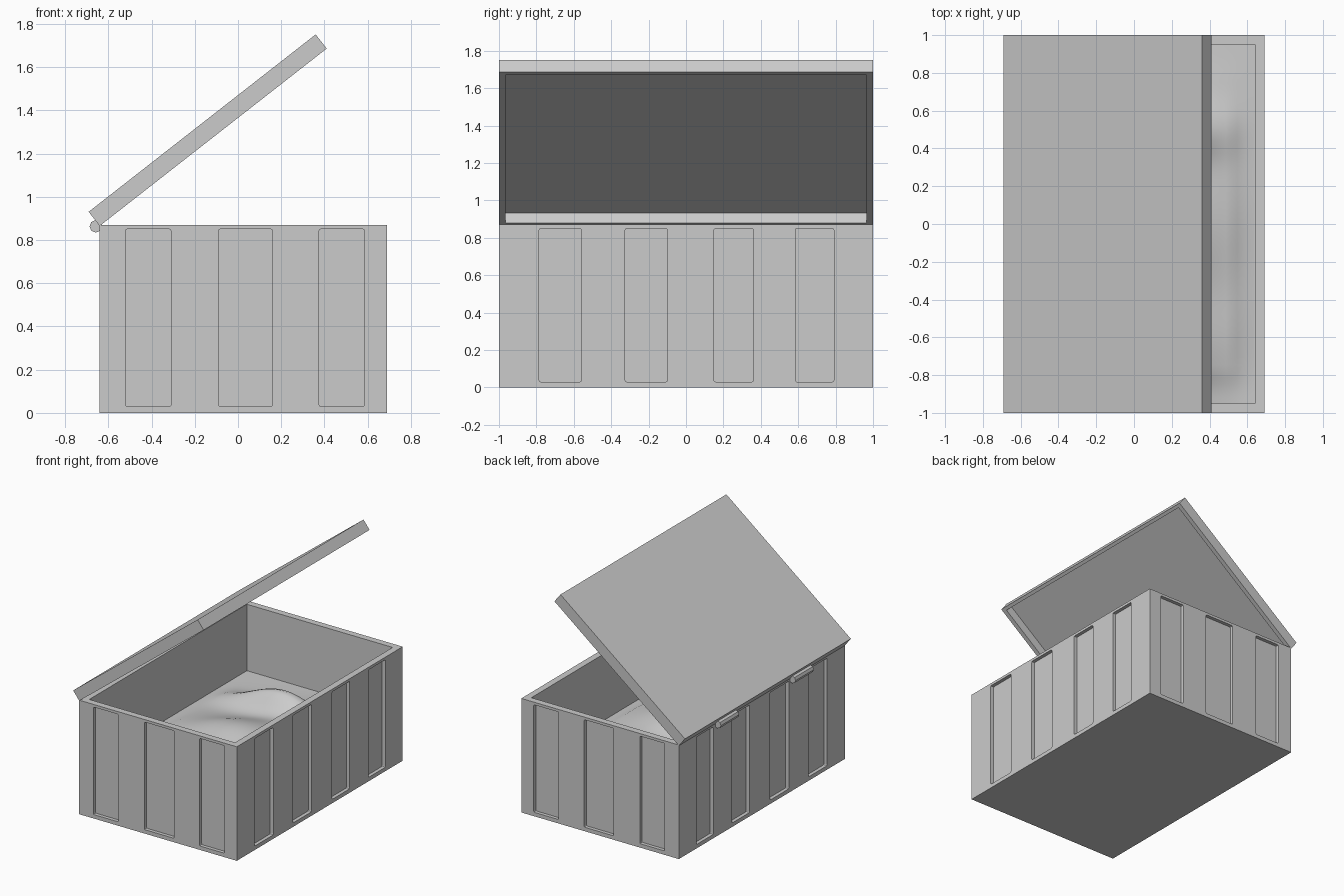
import bpy, bmesh, math
from mathutils import Matrix, Vector

if "Cube" in bpy.data.objects:
    bpy.data.objects.remove(bpy.data.objects["Cube"])

X0, X1, Y, H = -0.64, 0.69, 1.0, 0.87
FLOOR = 0.36


def add_box(bm, lo, hi, round_axis=None):
    lo, hi = Vector(lo), Vector(hi)
    m = Matrix.Translation((lo + hi) / 2) @ Matrix.Diagonal((*(hi - lo), 1))
    verts = bmesh.ops.create_cube(bm, size=1, matrix=m)["verts"]
    if round_axis is not None:
        edges = {e for v in verts for e in v.link_edges}
        edges = [e for e in edges
                 if abs((e.verts[0].co - e.verts[1].co).normalized()[round_axis]) > 0.9]
        bmesh.ops.bevel(bm, geom=edges, offset=0.008, segments=2, profile=0.5, affect='EDGES')


def make(name, bm):
    me = bpy.data.meshes.new(name)
    bm.to_mesh(me)
    bm.free()
    ob = bpy.data.objects.new(name, me)
    bpy.context.collection.objects.link(ob)
    return ob


def cut(ob, bm):
    cutter = make("cutter", bm)
    cutter.hide_render = True
    mod = ob.modifiers.new("cut", 'BOOLEAN')
    mod.operation, mod.solver, mod.object = 'DIFFERENCE', 'EXACT', cutter
    bpy.context.view_layer.objects.active = ob
    bpy.ops.object.modifier_apply(modifier=mod.name)
    bpy.data.objects.remove(cutter)


# Crate body with an open top and recessed panels on all four sides
bm = bmesh.new()
add_box(bm, (X0, -Y, 0), (X1, Y, H))
crate = make("crate_body", bm)
bm = bmesh.new()
add_box(bm, (X0 + 0.05, -0.95, FLOOR), (X1 - 0.05, 0.95, H + 0.2))
D = 0.027
for a, b in ((-0.52, -0.31), (-0.09, 0.16), (0.375, 0.585)):
    for s in (-1, 1):
        ys = sorted((s * (Y - D), s * (Y + 0.1)))
        add_box(bm, (a, ys[0], 0.03), (b, ys[1], 0.85), 1)
for a, b in ((-0.785, -0.56), (-0.325, -0.10), (0.15, 0.36), (0.585, 0.79)):
    add_box(bm, (X0 - 0.1, a, 0.03), (X0 + D, b, 0.85), 0)
    add_box(bm, (X1 - D, a, 0.03), (X1 + 0.1, b, 0.85), 0)
cut(crate, bm)

# Lid, hollow underneath and swung open about the rear top edge
L, T = 1.333, 0.083
bm = bmesh.new()
add_box(bm, (0, -Y, 0), (L, Y, T))
lid = make("lid", bm)
bm = bmesh.new()
add_box(bm, (0.025, -0.965, -0.1), (L - 0.025, 0.965, T - 0.018))
cut(lid, bm)
lid.data.transform(Matrix.Translation((X0, 0, H - 0.005)) @
                   Matrix.Rotation(-math.radians(38), 4, 'Y'))

# Hinge barrels along the back
for side, y in (("left", 0.45), ("right", -0.45)):
    bm = bmesh.new()
    bmesh.ops.create_cone(bm, cap_ends=True, segments=8, radius1=0.029, radius2=0.029,
                          depth=0.22, matrix=Matrix.Translation((X0 - 0.018, y, 0.863)) @
                          Matrix.Rotation(math.pi / 2, 4, 'X'))
    make("hinge_" + side, bm)

# Soft lumpy contents: (x, y, radius x, radius y, height)
mounds = ((0.0, 0.48, 0.36, 0.13, 0.17), (0.02, -0.12, 0.42, 0.32, 0.15),
          (0.15, -0.62, 0.4, 0.28, 0.09), (0.25, 0.3, 0.3, 0.4, 0.05))
bm = bmesh.new()
bmesh.ops.create_grid(bm, x_segments=40, y_segments=56, size=1)
for v in bm.verts:
    u, w = v.co.x, v.co.y
    x, y = 0.025 + 0.614 * u, 0.949 * w
    fade = min(1, 5 * (1 - abs(u))) * min(1, 6 * (1 - abs(w)))
    h = sum(k * math.exp(-((x - cx) / rx) ** 2 - ((y - cy) / ry) ** 2)
            for cx, cy, rx, ry, k in mounds)
    v.co = (x, y, FLOOR + 0.004 + h * fade)
for f in bm.faces:
    f.smooth = True
make("contents", bm)
